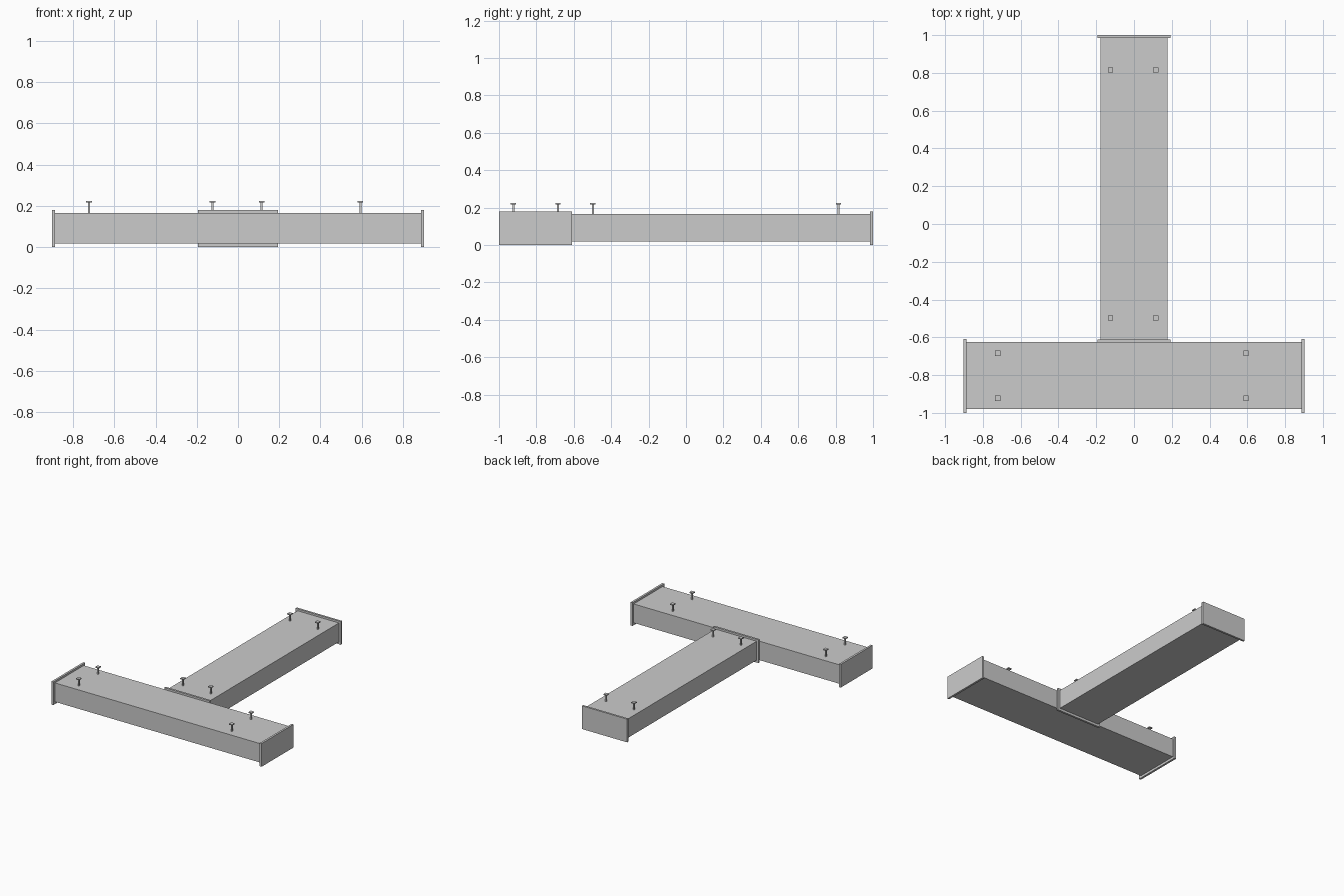
import bpy
from mathutils import Vector

if "Cube" in bpy.data.objects:
    bpy.data.objects.remove(bpy.data.objects["Cube"])


def box(name, lo, hi):
    lo, hi = Vector(lo), Vector(hi)
    bpy.ops.mesh.primitive_cube_add(size=1, location=(lo + hi) / 2)
    ob = bpy.context.object
    ob.name = name
    ob.scale = hi - lo
    bpy.ops.object.transform_apply(location=False, rotation=False, scale=True)
    return ob


def pin(name, x, y):
    # thin square shaft with a flat square head
    s, h = 0.005, 0.014
    box(name + "_shaft", (x - s, y - s, 0.16), (x + s, y + s, 0.217))
    box(name + "_head", (x - h, y - h, 0.216), (x + h, y + h, 0.224))


# crossbar beam with its two end plates
box("crossbar_beam", (-0.895, -0.98, 0.018), (0.895, -0.625, 0.165))
for side, x in (("left", -0.895), ("right", 0.895)):
    box(f"crossbar_end_plate_{side}", (x - 0.008, -1.0, 0), (x + 0.008, -0.61, 0.18))

# stem beam with its two end plates
box("stem_beam", (-0.178, -0.62, 0.018), (0.178, 0.992, 0.165))
for side, y in (("front", -0.62), ("back", 0.992)):
    box(f"stem_end_plate_{side}", (-0.194, y - 0.008, 0), (0.194, y + 0.008, 0.18))

# four pins on each beam
for i, (x, y) in enumerate((x, y) for x in (-0.722, 0.593) for y in (-0.923, -0.685)):
    pin(f"crossbar_pin_{i + 1}", x, y)
for i, (x, y) in enumerate((x, y) for x in (-0.124, 0.115) for y in (-0.498, 0.815)):
    pin(f"stem_pin_{i + 1}", x, y)
